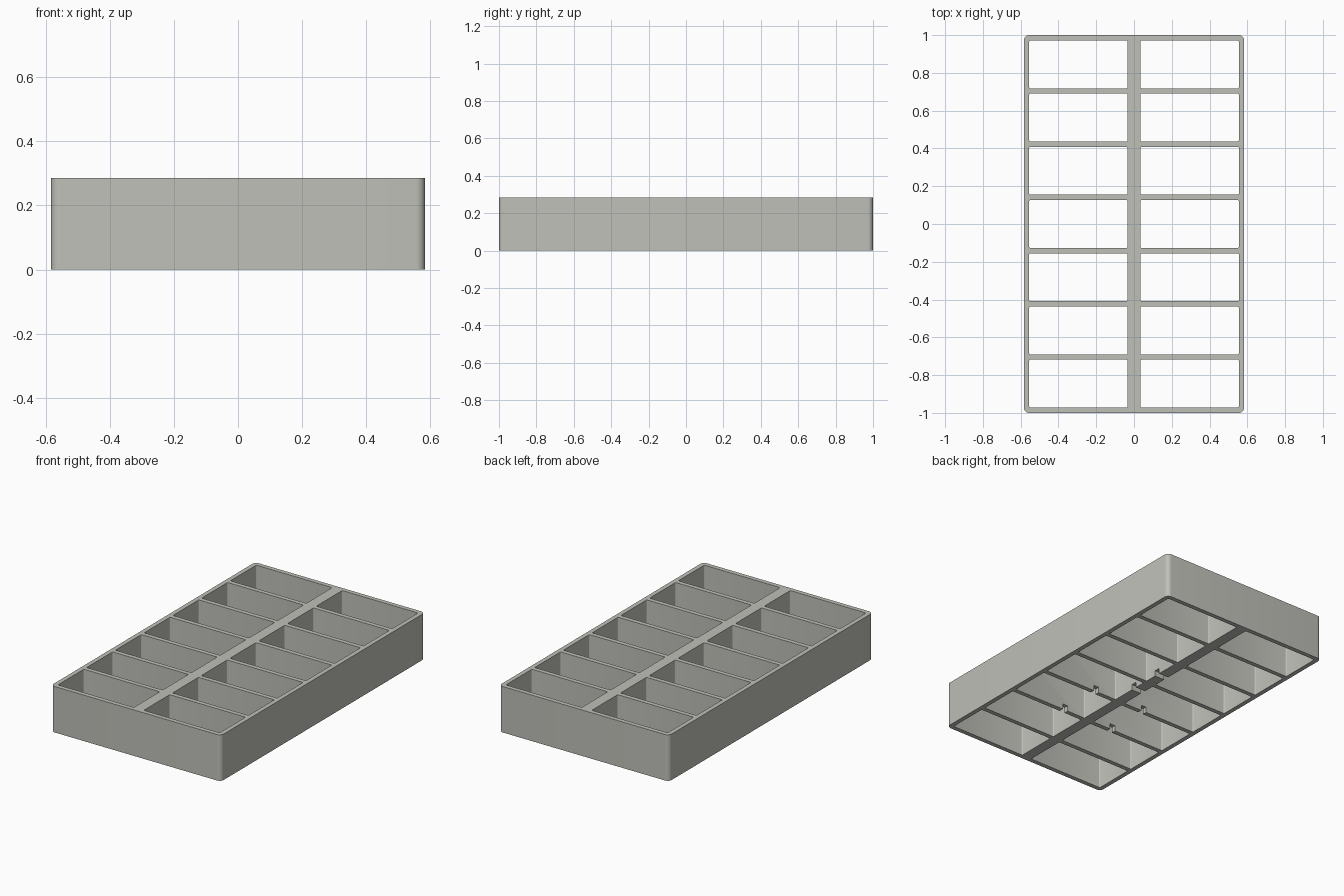
import bpy, bmesh, math

if "Cube" in bpy.data.objects:
    bpy.data.objects.remove(bpy.data.objects["Cube"])

HX, HY, H = 0.583, 1.0, 0.285      # half width, half depth, height
WALL = 0.028                       # outer walls and cross dividers
SPINE = 0.034                      # half thickness of the central spine
ROWS = 7
CELL = (2 * HY - (ROWS + 1) * WALL) / ROWS
PITCH = CELL + WALL


def rounded_prism(bm, cx, cy, hx, hy, r, z0, z1, seg):
    """Upright box with rounded vertical corners."""
    pts = []
    for k, (sx, sy) in enumerate([(1, 1), (-1, 1), (-1, -1), (1, -1)]):
        for i in range(seg + 1):
            a = math.pi / 2 * (k + i / seg)
            pts.append((cx + sx * (hx - r) + r * math.cos(a),
                        cy + sy * (hy - r) + r * math.sin(a)))
    low = [bm.verts.new((x, y, z0)) for x, y in pts]
    top = [bm.verts.new((x, y, z1)) for x, y in pts]
    bm.faces.new(low[::-1])
    bm.faces.new(top)
    n = len(pts)
    for i in range(n):
        j = (i + 1) % n
        bm.faces.new((low[i], low[j], top[j], top[i]))


def box(bm, cx, cy, hx, hy, z0, z1):
    geo = bmesh.ops.create_cube(bm, size=1)
    for v in geo["verts"]:
        v.co = (cx + v.co.x * 2 * hx, cy + v.co.y * 2 * hy,
                (z0 + z1) / 2 + v.co.z * (z1 - z0))


def make_object(name, bm):
    me = bpy.data.meshes.new(name)
    bm.to_mesh(me)
    bm.free()
    ob = bpy.data.objects.new(name, me)
    bpy.context.collection.objects.link(ob)
    return ob


# Tray body
bm = bmesh.new()
rounded_prism(bm, 0, 0, HX, HY, 0.028, 0, H, 8)
tray = make_object("divided_tray", bm)

# Two columns of open compartments
bm = bmesh.new()
cell_hx = (HX - WALL - SPINE) / 2
for side in (-1, 1):
    for row in range(ROWS):
        rounded_prism(bm, side * (SPINE + cell_hx), (row - 3) * PITCH,
                      cell_hx, CELL / 2, 0.007, -0.1, H + 0.1, 4)
cells = make_object("compartment_cutter", bm)

# Small slots under the dividers and the spine
bm = bmesh.new()
for x in (-0.18, 0.18):
    for y in (-1.5 * PITCH, -0.5 * PITCH):
        box(bm, x, y, 0.018, WALL, -0.05, 0.035)
for y in (0.04, 0.25):
    box(bm, 0, y, SPINE + 0.02, 0.018, -0.05, 0.035)
slots = make_object("slot_cutter", bm)

# Cut and apply
bpy.context.view_layer.objects.active = tray
tray.select_set(True)
for cutter in (cells, slots):
    mod = tray.modifiers.new("cut", "BOOLEAN")
    mod.operation = "DIFFERENCE"
    mod.solver = "EXACT"
    mod.object = cutter
    bpy.ops.object.modifier_apply(modifier=mod.name)
    bpy.data.objects.remove(cutter)

bpy.ops.object.shade_smooth_by_angle(angle=math.radians(30))

# Warm grey plastic
mat = bpy.data.materials.new("warm_grey")
mat.diffuse_color = (0.53, 0.53, 0.49, 1)
mat.use_nodes = True
mat.node_tree.nodes["Principled BSDF"].inputs["Base Color"].default_value = mat.diffuse_color
tray.data.materials.clear()
tray.data.materials.append(mat)
for p in tray.data.polygons:
    p.material_index = 0
